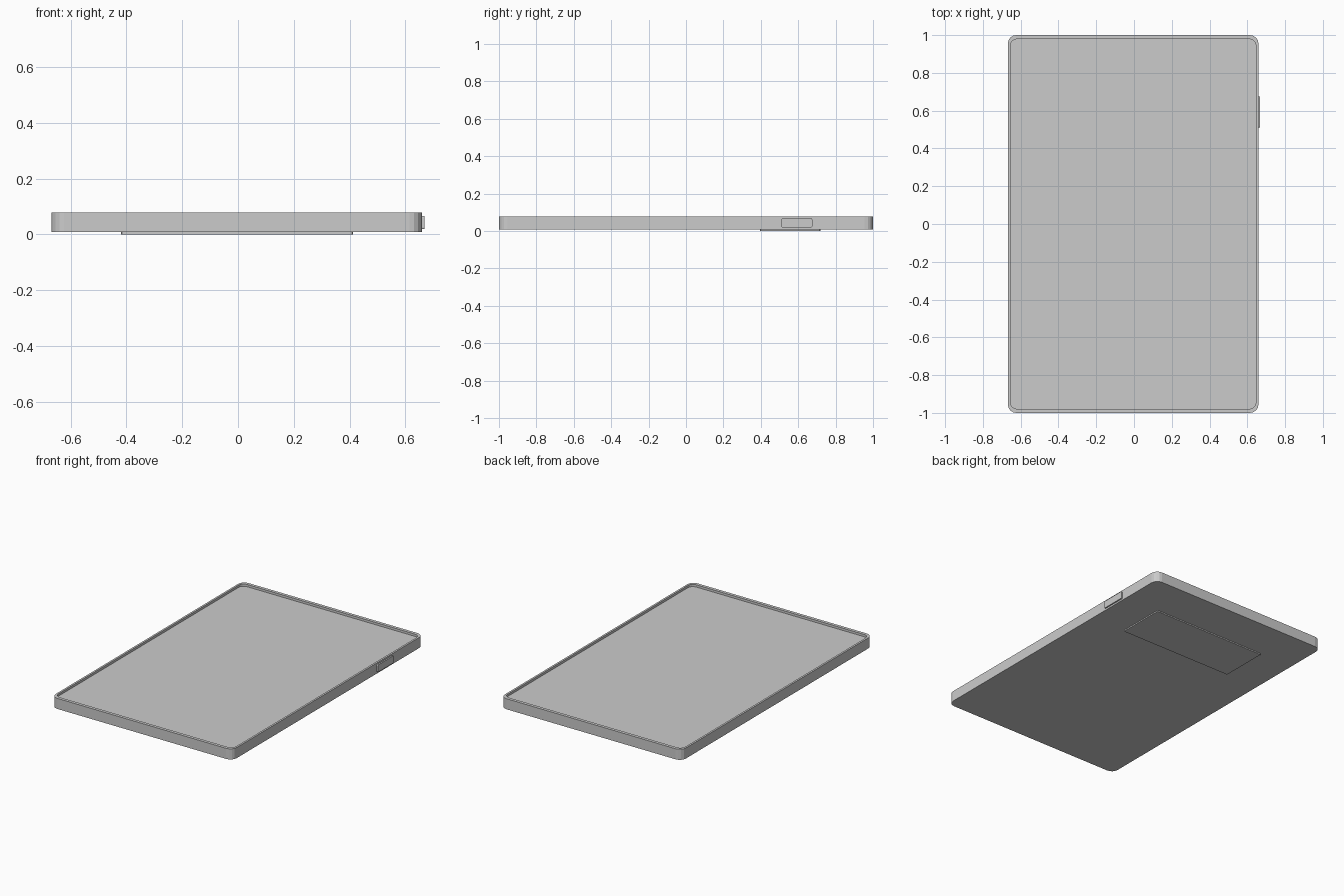
import bpy, bmesh
from math import cos, sin, pi

if "Cube" in bpy.data.objects:
    bpy.data.objects.remove(bpy.data.objects["Cube"])


def outline(x0, x1, y0, y1, r, n):
    """Rounded rectangle points, counter-clockwise."""
    pts = []
    corners = [(x1 - r, y1 - r), (x0 + r, y1 - r), (x0 + r, y0 + r), (x1 - r, y0 + r)]
    for k, (cx, cy) in enumerate(corners):
        for i in range(n + 1):
            a = (k + i / n) * pi / 2
            pts.append((cx + r * cos(a), cy + r * sin(a)))
    return pts


def loft(name, rings):
    """Skin stacked rings of 3D points and cap both ends."""
    bm = bmesh.new()
    loops = [[bm.verts.new(p) for p in ring] for ring in rings]
    for a, b in zip(loops, loops[1:]):
        n = len(a)
        for i in range(n):
            j = (i + 1) % n
            bm.faces.new((a[i], a[j], b[j], b[i]))
    bm.faces.new(loops[0][::-1])
    bm.faces.new(loops[-1])
    bmesh.ops.recalc_face_normals(bm, faces=bm.faces)
    mesh = bpy.data.meshes.new(name)
    bm.to_mesh(mesh)
    bm.free()
    obj = bpy.data.objects.new(name, mesh)
    bpy.context.collection.objects.link(obj)
    return obj


def at_z(pts, z):
    return [(x, y, z) for x, y in pts]


# Tablet case: outer wall, thin rim and recessed screen
outer = outline(-0.668, 0.659, -1.0, 1.0, 0.045, 4)
inner = outline(-0.655, 0.646, -0.979, 0.979, 0.035, 4)
loft("tablet_case", [at_z(outer, 0.008), at_z(outer, 0.078),
                     at_z(inner, 0.078), at_z(inner, 0.063)])

# Raised panel on the back
panel = outline(-0.42, 0.412, 0.395, 0.718, 0.004, 1)
loft("back_panel", [at_z(panel, 0.0), at_z(panel, 0.012)])

# Side button, profile in the y-z plane
button = outline(0.51, 0.675, 0.019, 0.067, 0.006, 3)
loft("side_button", [[(x, y, z) for y, z in button] for x in (0.652, 0.668)])
